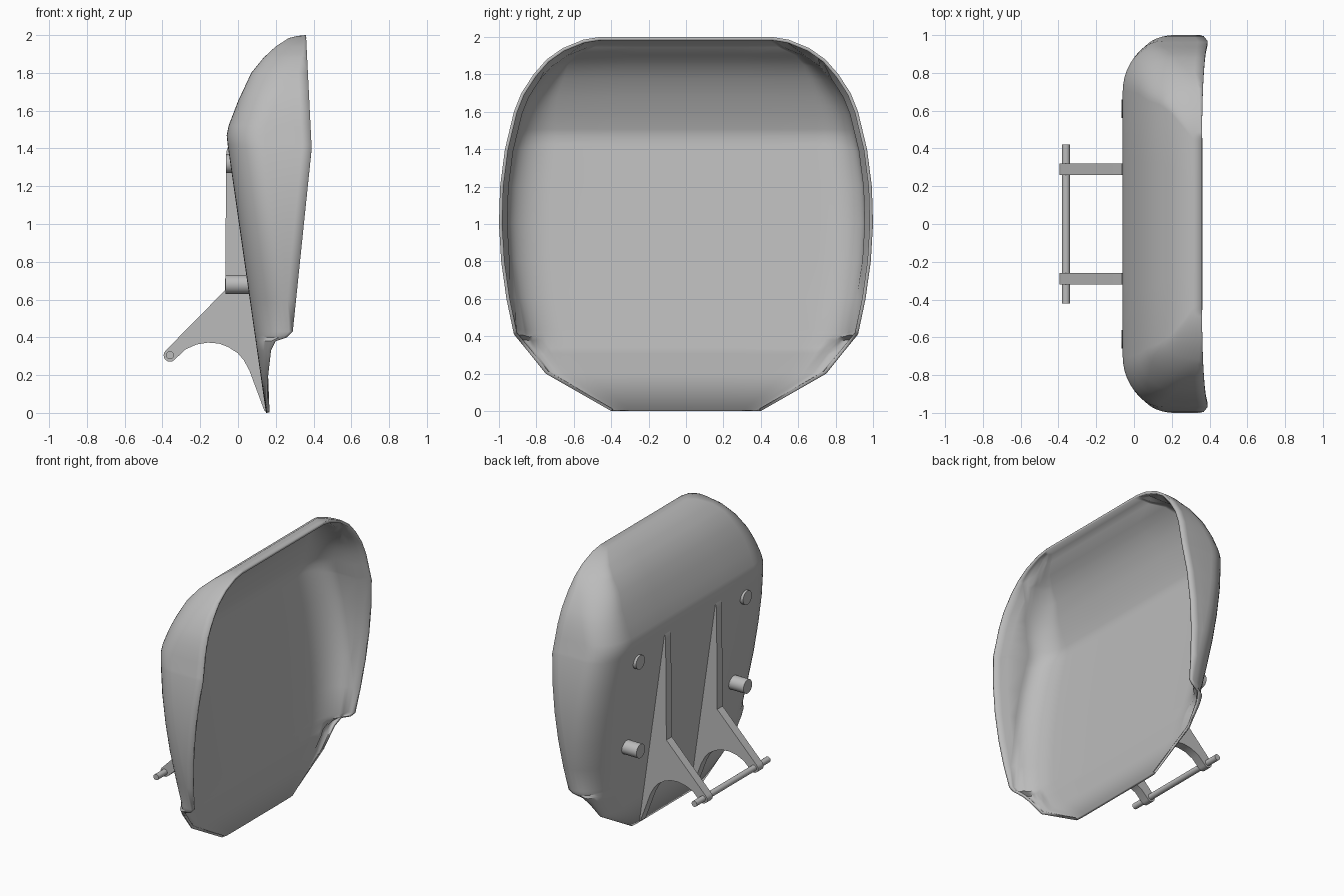
import bpy, bmesh
from math import sin, cos, pi
from mathutils import Vector, Matrix

cube = bpy.data.objects.get("Cube")
if cube:
    bpy.data.objects.remove(cube, do_unlink=True)

steel = bpy.data.materials.new("plain grey steel")
steel.use_nodes = True
GREY = (0.5, 0.5, 0.5, 1)
steel.diffuse_color = GREY
steel.node_tree.nodes["Principled BSDF"].inputs["Base Color"].default_value = GREY


def finish(bm, name, angle=0.6):
    mesh = bpy.data.meshes.new(name)
    bm.to_mesh(mesh)
    bm.free()
    mesh.materials.append(steel)
    obj = bpy.data.objects.new(name, mesh)
    bpy.context.collection.objects.link(obj)
    bpy.ops.object.select_all(action="DESELECT")
    obj.select_set(True)
    bpy.context.view_layer.objects.active = obj
    bpy.ops.object.shade_smooth_by_angle(angle=angle)
    return obj


def lookup(knots, z):
    """Linear interpolation through (height, value) pairs."""
    for (z0, v0), (z1, v1) in zip(knots, knots[1:]):
        if z <= z1:
            return v0 + (v1 - v0) * (z - z0) / (z1 - z0)
    return knots[-1][1]


# Bucket shell: each height has a U-shaped section with rounded corners
back = [(0, .148), (1.42, -.055), (1.47, -.06), (1.52, -.05), (1.65, 0), (1.8, .07),
        (1.88, .135), (1.94, .2), (1.985, .27), (1.995, .31), (2, .36)]
rim = [(0, .155), (.2, .16), (.33, .175), (.38, .2), (.4, .26), (.43, .29),
       (1.4, .39), (2, .36)]
half_width = [(0, .4), (.2, .75), (.3, .83), (.41, .92), (.6, .96), (.8, .988), (1, 1),
              (1.2, .994), (1.4, .968), (1.6, .92), (1.7, .88), (1.8, .815), (1.88, .745),
              (1.94, .66), (1.985, .55), (2, .46)]
corner = [(0, .1), (.2, .22), (.41, .26), (1, .28), (1.4, .27), (1.6, .22), (1.8, .16),
          (1.9, .1), (2, .04)]
STEPS = 10
LIP = .05


def section(z):
    xb, xr = lookup(back, z), lookup(rim, z)
    w, c = lookup(half_width, z), lookup(corner, z)
    depth = min(.2, .9 * (xr - xb))
    side = [(xb, 0), (xb, (w - c) / 2)]
    for k in range(STEPS + 1):
        a = k / STEPS * pi / 2
        side.append((xb + depth * (1 - cos(a)), w - c + c * sin(a)))
    side += [(max(xb + depth, xr - t), w) for t in (LIP * 1.7, LIP, 0)]
    ring = [(x, -y) for x, y in reversed(side[1:])] + side
    return [Vector((x, y, z)) for x, y in ring]


heights = sorted({z for table in (back, rim, half_width, corner) for z, _ in table})
bm = bmesh.new()
rows = [[bm.verts.new(p) for p in section(z)] for z in heights]
for low, high in zip(rows, rows[1:]):
    for j in range(len(low) - 1):
        bm.faces.new((low[j], high[j], high[j + 1], low[j + 1]))
bmesh.ops.remove_doubles(bm, verts=bm.verts, dist=.0005)
shell = finish(bm, "bucket_shell")

# Wall is thin along the open lip and the lower edge, thicker inside
thick = shell.vertex_groups.new(name="thick_wall")
for v in shell.data.vertices:
    x, _, z = v.co
    inside = lookup(rim, z) - x > LIP * 1.1
    thick.add([v.index], min(1, .4 + 3 * z) if inside else .4, "REPLACE")
solid = shell.modifiers.new("wall_thickness", "SOLIDIFY")
solid.thickness = .045
solid.offset = -1
solid.vertex_group = thick.name


def plate(name, outline, y, thickness):
    bm = bmesh.new()
    face = bm.faces.new([bm.verts.new((x, y - thickness / 2, z)) for x, z in outline])
    made = bmesh.ops.extrude_face_region(bm, geom=[face])["geom"]
    moved = [v for v in made if isinstance(v, bmesh.types.BMVert)]
    bmesh.ops.translate(bm, verts=moved, vec=(0, thickness, 0))
    bmesh.ops.recalc_face_normals(bm, faces=bm.faces)
    return finish(bm, name)


def rod(name, start, end, radius):
    start, end = Vector(start), Vector(end)
    axis = end - start
    turn = axis.to_track_quat("Z", "Y").to_matrix().to_4x4()
    bm = bmesh.new()
    bmesh.ops.create_cone(bm, cap_ends=True, segments=24, radius1=radius, radius2=radius,
                          depth=axis.length,
                          matrix=Matrix.Translation((start + end) / 2) @ turn)
    return finish(bm, name)


# Bracket outline: tall rib, sloping arm, round eye, arched underside
PIN_X, PIN_Z, EYE = -.36, .305, .034
outline = [(-.05, 1.42), (-.062, 1.38), (-.068, .65)]
for k in range(9):
    a = pi * (.75 + k / 8)
    outline.append((PIN_X + EYE * cos(a), PIN_Z + EYE * sin(a)))
outline += [(-.28, .335), (-.22, .362), (-.16, .372), (-.1, .367), (-.05, .348),
            (0, .315), (.03, .28), (.06, .225), (.14, .01), (.155, .005), (-.045, 1.42)]

for label, s in (("right", -1), ("left", 1)):
    plate(label + "_bracket", outline, s * .29, .062)
    # Round stops on the back plate
    y = s * .61
    rod(label + "_upper_stop", (-.064, y, 1.32), (-.022, y, 1.32), .05)
    rod(label + "_lower_stop", (-.066, y, .68), (.07, y, .68), .05)

rod("hinge_pin", (PIN_X, -.42, PIN_Z), (PIN_X, .42, PIN_Z), .021)
